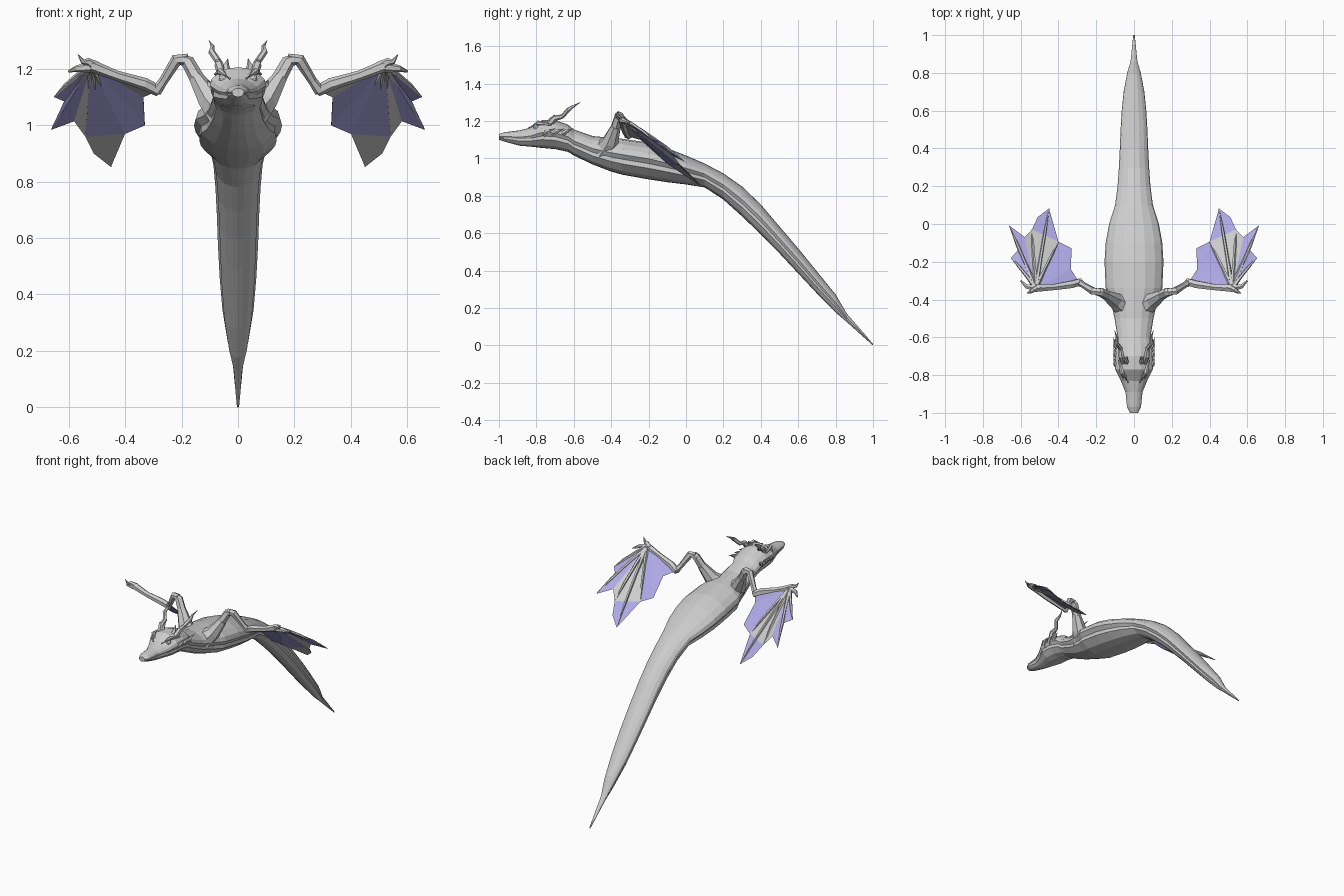
import bpy, bmesh, math
from mathutils import Vector

cube = bpy.data.objects.get("Cube")
if cube:
    bpy.data.objects.remove(cube, do_unlink=True)


def material(name, rgb):
    mat = bpy.data.materials.new(name)
    mat.use_nodes = True
    colour = (*rgb, 1)
    mat.diffuse_color = colour
    mat.node_tree.nodes["Principled BSDF"].inputs["Base Color"].default_value = colour
    return mat


hide = material("grey_hide", (.61, .61, .61))
lilac = material("lilac_membrane", (.42, .39, .78))


def finish(name, bm, mirrored=False, recalc=True, mats=(hide,)):
    """Turn a bmesh into a named object, mirrored across x when paired."""
    if recalc:
        bmesh.ops.recalc_face_normals(bm, faces=bm.faces[:])
    mesh = bpy.data.meshes.new(name)
    bm.to_mesh(mesh)
    bm.free()
    for mat in mats:
        mesh.materials.append(mat)
    obj = bpy.data.objects.new(name, mesh)
    bpy.context.collection.objects.link(obj)
    if mirrored:
        mod = obj.modifiers.new("mirror", 'MIRROR')
        mod.use_mirror_merge = False
    return obj


def skin(bm, rings):
    """Bridge successive rings of points and cap both ends."""
    loops = [[bm.verts.new(p) for p in ring] for ring in rings]
    n = len(loops[0])
    for a, b in zip(loops, loops[1:]):
        for i in range(n):
            j = (i + 1) % n
            bm.faces.new((a[i], a[j], b[j], b[i]))
    bm.faces.new(loops[0])
    bm.faces.new(loops[-1])


def tube(bm, points, radii, sides=6):
    """Add a tapered faceted tube along a path."""
    pts = [Vector(p) for p in points]
    rings = []
    for i, p in enumerate(pts):
        along = (pts[min(i + 1, len(pts) - 1)] - pts[max(i - 1, 0)]).normalized()
        ref = Vector((0, 1, 0)) if abs(along.y) < .9 else Vector((1, 0, 0))
        u = along.cross(ref).normalized()
        v = along.cross(u)
        angles = [math.tau * k / sides for k in range(sides)]
        rings.append([p + radii[i] * (u * math.cos(t) + v * math.sin(t)) for t in angles])
    skin(bm, rings)


def tube_part(name, points, radii, sides=6):
    bm = bmesh.new()
    tube(bm, points, radii, sides)
    return finish(name, bm, mirrored=True)


# Body, head and tail: one lofted skin; rows are y, top, bottom, half width
stations = [
    (-1, 1.13, 1.1, .022), (-.97, 1.14, 1.09, .037), (-.89, 1.15, 1.068, .045),
    (-.83, 1.165, 1.063, .07), (-.77, 1.205, 1.056, .1), (-.7, 1.205, 1.05, .1),
    (-.63, 1.18, 1.035, .095), (-.6, 1.155, 1.016, .087), (-.5, 1.12, .968, .103),
    (-.4, 1.11, .93, .125), (-.34, 1.105, .913, .15), (-.2, 1.085, .888, .156),
    (-.1, 1.055, .873, .15), (0, 1.016, .861, .132), (.1, .973, .845, .1),
    (.2, .92, .78, .087), (.3, .85, .69, .08), (.4, .754, .594, .075),
    (.5, .636, .492, .071), (.6, .519, .385, .065), (.7, .396, .278, .055),
    (.8, .273, .176, .036), (.86, .17, .125, .018), (.93, .09, .062, .011),
    (1, .008, 0, .004)]
# Half section with an overhanging flank and a belly plate
half = [(0, 1), (.38, .93), (.72, .7), (.94, .42), (1, .12), (.87, -.14),
        (.88, -.4), (.58, -.8), (.25, -.97)]
section = half + [(0, -1)] + [(-x, z) for x, z in half[:0:-1]]
bm = bmesh.new()
skin(bm, [[(x * w, y, (top + low) / 2 + z * (top - low) / 2) for x, z in section]
          for y, top, low, w in stations])
finish("body", bm)

# Eyes
bm = bmesh.new()
bmesh.ops.create_icosphere(bm, subdivisions=2, radius=.016)
bmesh.ops.translate(bm, verts=bm.verts, vec=(.053, -.8, 1.165))
finish("eye", bm, mirrored=True)

# Head ornaments
tube_part("brow_ridge", [(.03, -.84, 1.165), (.062, -.79, 1.19), (.08, -.72, 1.18)],
          [.004, .013, .005])
tube_part("horn", [(.052, -.74, 1.17), (.068, -.7, 1.215), (.07, -.66, 1.225),
                   (.094, -.63, 1.26), (.09, -.6, 1.28), (.103, -.565, 1.3)],
          [.018, .016, .012, .012, .007, .001])
tube_part("ear_spike", [(.035, -.74, 1.18), (.042, -.72, 1.21), (.036, -.7, 1.235)],
          [.016, .011, .001], 5)
bm = bmesh.new()
for y in (-.76, -.71, -.66):
    tube(bm, [(.082, y, 1.13), (.1, y + .02, 1.145), (.108, y + .06, 1.16)],
         [.017, .011, .001], 5)
finish("cheek_spikes", bm, mirrored=True)

# Wing landmarks
elbow, bend, wrist = (.2, -.36, 1.232), (.29, -.31, 1.12), (.52, -.34, 1.21)
points = {
    "W": wrist, "G": bend,
    "A": (.65, -.18, 1.1), "ab": (.615, -.14, 1.085), "B": (.66, -.01, .985),
    "bc": (.58, -.07, 1.015), "C": (.54, -.03, .96), "cd": (.51, .035, .9),
    "D": (.45, .08, .853), "de": (.4, -.095, .97), "E": (.33, -.13, 1),
    "F": (.335, -.24, 1.1)}

# Arms
tube_part("shoulder", [(.05, -.44, 1.04), (.1, -.405, 1.09), (.15, -.375, 1.17)],
          [.062, .045, .027], 7)
tube_part("upper_arm", [(.14, -.38, 1.155), (.178, -.36, 1.225), elbow], [.027, .024, .02])
tube_part("middle_arm", [(.178, -.36, 1.235), (.217, -.355, 1.232), (.265, -.325, 1.155), bend],
          [.018, .021, .016, .02])
tube_part("forearm", [(.28, -.305, 1.12), (.33, -.32, 1.145), (.43, -.335, 1.175), wrist],
          [.02, .022, .018, .022])
tube_part("wrist_claw", [(.5, -.335, 1.205), (.535, -.35, 1.225), (.55, -.36, 1.225),
                         (.567, -.367, 1.25)], [.02, .014, .009, .001])
tube_part("thumb_claw", [(.52, -.34, 1.205), (.57, -.33, 1.2), (.6, -.3, 1.19)],
          [.02, .012, .004])

# Finger bones
bm = bmesh.new()
lift = Vector((0, .005, .007))
for tip in ("A", "B", "C", "D", "de"):
    start, end = Vector(wrist), Vector(points[tip])
    tube(bm, [start, start.lerp(end, .35) + lift, start.lerp(end, .7) + lift, end],
         [.014, .009, .008, .002], 5)
finish("finger_bones", bm, mirrored=True)

# Membrane panels: corners, then upper and lower colour (0 hide, 1 lilac)
panels = [("W A ab", 1, 1), ("W ab B", 0, 1), ("W B bc", 1, 1), ("W bc C", 0, 0),
          ("W C de", 0, 1), ("C cd D de", 1, 0), ("W de E", 1, 1),
          ("W E F", 1, 1), ("W F G", 1, 0)]
bm = bmesh.new()
for names, upper, lower in panels:
    corners = [Vector(points[n]) for n in names.split()]
    normal = (corners[1] - corners[0]).cross(corners[2] - corners[0]).normalized()
    if normal.z < 0:
        corners.reverse()
        normal.negate()
    for side, index in ((1, upper), (-1, lower)):
        ring = [bm.verts.new(c + normal * side * .002) for c in corners]
        face = bm.faces.new(ring if side > 0 else ring[::-1])
        face.material_index = index
finish("wing_membrane", bm, mirrored=True, recalc=False, mats=(hide, lilac))
